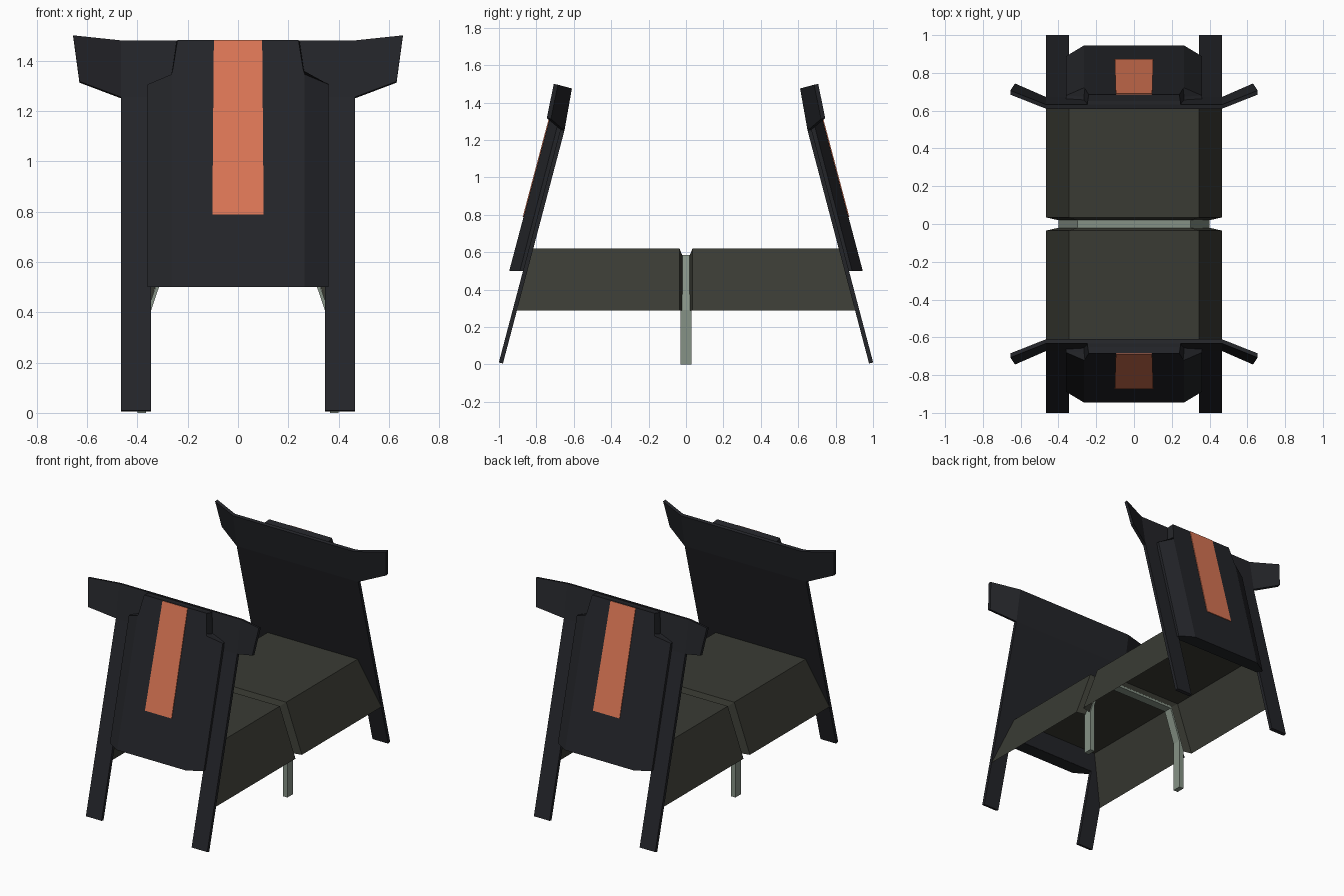
import bpy, bmesh
from mathutils import Vector

if "Cube" in bpy.data.objects:
    bpy.data.objects.remove(bpy.data.objects["Cube"])


def material(name, rgb):
    m = bpy.data.materials.new(name)
    m.diffuse_color = (*rgb, 1)
    m.use_nodes = True
    m.node_tree.nodes["Principled BSDF"].inputs["Base Color"].default_value = m.diffuse_color
    return m


DARK = material("dark_paint", (0.017, 0.018, 0.022))
OLIVE = material("olive", (0.042, 0.044, 0.034))
GREY = material("pale_grey_green", (0.24, 0.29, 0.24))
ORANGE = material("orange", (0.70, 0.18, 0.09))


def lean(z):
    # inner face of the leaning panels (front side)
    if z < 1.25:
        return -0.98 + z * 0.264
    return -0.65 + (z - 1.25) * 0.178


def block_face(z):
    # outermost face of the raised block
    return -0.945 + 0.265 * (z - 0.5)


def make(name, bm, mat, side=1):
    for v in bm.verts:
        v.co.y *= side
    bmesh.ops.recalc_face_normals(bm, faces=bm.faces[:])
    me = bpy.data.meshes.new(name)
    bm.to_mesh(me)
    bm.free()
    me.materials.append(mat)
    ob = bpy.data.objects.new(name, me)
    bpy.context.collection.objects.link(ob)
    return ob


def slab(name, quads, push, mat, side):
    # quads welded into a sheet, then thickened along a vector
    bm = bmesh.new()
    for q in quads:
        bm.faces.new([bm.verts.new(p) for p in q])
    bmesh.ops.remove_doubles(bm, verts=bm.verts[:], dist=1e-4)
    r = bmesh.ops.extrude_face_region(bm, geom=bm.faces[:], use_keep_orig=True)
    vs = [g for g in r["geom"] if isinstance(g, bmesh.types.BMVert)]
    bmesh.ops.translate(bm, verts=vs, vec=Vector(push))
    return make(name, bm, mat, side)


def loft(name, rings, mat, side=1, caps=True, closed=True):
    bm = bmesh.new()
    rows = [[bm.verts.new(p) for p in ring] for ring in rings]
    n = len(rows[0])
    for a, b in zip(rows, rows[1:]):
        for i in range(n if closed else n - 1):
            j = (i + 1) % n
            bm.faces.new((a[i], a[j], b[j], b[i]))
    if caps:
        bm.faces.new(rows[0])
        bm.faces.new(rows[-1])
    return make(name, bm, mat, side)


def mirrored(half):
    return half + [(-x, z) for x, z in reversed(half)]


for side, label in ((1, "front"), (-1, "back")):
    # leaning panel with two legs and folded wings
    xs = (-0.465, -0.345, 0.345, 0.465)
    zs = (0.005, 0.5, 1.25, 1.475)
    quads = []
    for r in range(3):
        for c in range(3):
            if r == 0 and c == 1:
                continue
            quads.append([(x, lean(z), z) for x, z in (
                (xs[c], zs[r]), (xs[c + 1], zs[r]),
                (xs[c + 1], zs[r + 1]), (xs[c], zs[r + 1]))])
    for s in (-1, 1):
        quads.append([(s * 0.465, lean(1.25), 1.25), (s * 0.63, -0.722, 1.312),
                      (s * 0.655, -0.685, 1.495), (s * 0.465, lean(1.475), 1.475)])
    slab(label + "_panel", quads, (0, -0.022, 0.005), DARK, side)

    # raised block with chamfered sides and narrower top tab
    base = mirrored([(0.36, 0.5), (0.36, 1.305), (0.265, 1.34), (0.245, 1.475)])
    face = mirrored([(0.265, 0.5), (0.265, 1.345), (0.26, 1.36), (0.24, 1.482)])
    loft(label + "_raised_block", [
        [(x, lean(z) - 0.004, z) for x, z in base],
        [(x, lean(z) - 0.04, z) for x, z in base],
        [(x, block_face(z), z) for x, z in face]], DARK, side)

    # orange stripe
    slab(label + "_stripe", [[(x, block_face(z) + 0.005, z) for x, z in (
        (-0.102, 0.787), (0.102, 0.787), (0.096, 1.479), (-0.096, 1.479))]],
        (0, -0.009, 0.002), ORANGE, side)

    # half of the body shell, with a lip turned in towards the arch
    shell = mirrored([(0.465, 0.288), (0.345, 0.62)])
    lip = mirrored([(0.40, 0.288), (0.30, 0.583)])
    loft(label + "_body_shell", [
        [(x, lean(z), z) for x, z in shell],
        [(x, -0.035, z) for x, z in shell],
        [(x, -0.02, z) for x, z in lip]], OLIVE, side, caps=False, closed=False)

# central support arch
outer = mirrored([(0.40, 0.0), (0.40, 0.29), (0.298, 0.586)])
inner = mirrored([(0.365, 0.0), (0.365, 0.35), (0.29, 0.57)])
w = 0.03
loft("support_arch", [
    [(x, -w, z) for x, z in outer], [(x, w, z) for x, z in outer],
    [(x, w, z) for x, z in inner], [(x, -w, z) for x, z in inner],
    [(x, -w, z) for x, z in outer]], GREY, caps=False, closed=False)
arch = bpy.data.objects["support_arch"].data
bm = bmesh.new()
bm.from_mesh(arch)
bmesh.ops.remove_doubles(bm, verts=bm.verts[:], dist=1e-4)
bmesh.ops.holes_fill(bm, edges=bm.edges[:], sides=4)
bmesh.ops.recalc_face_normals(bm, faces=bm.faces[:])
bm.to_mesh(arch)
bm.free()
